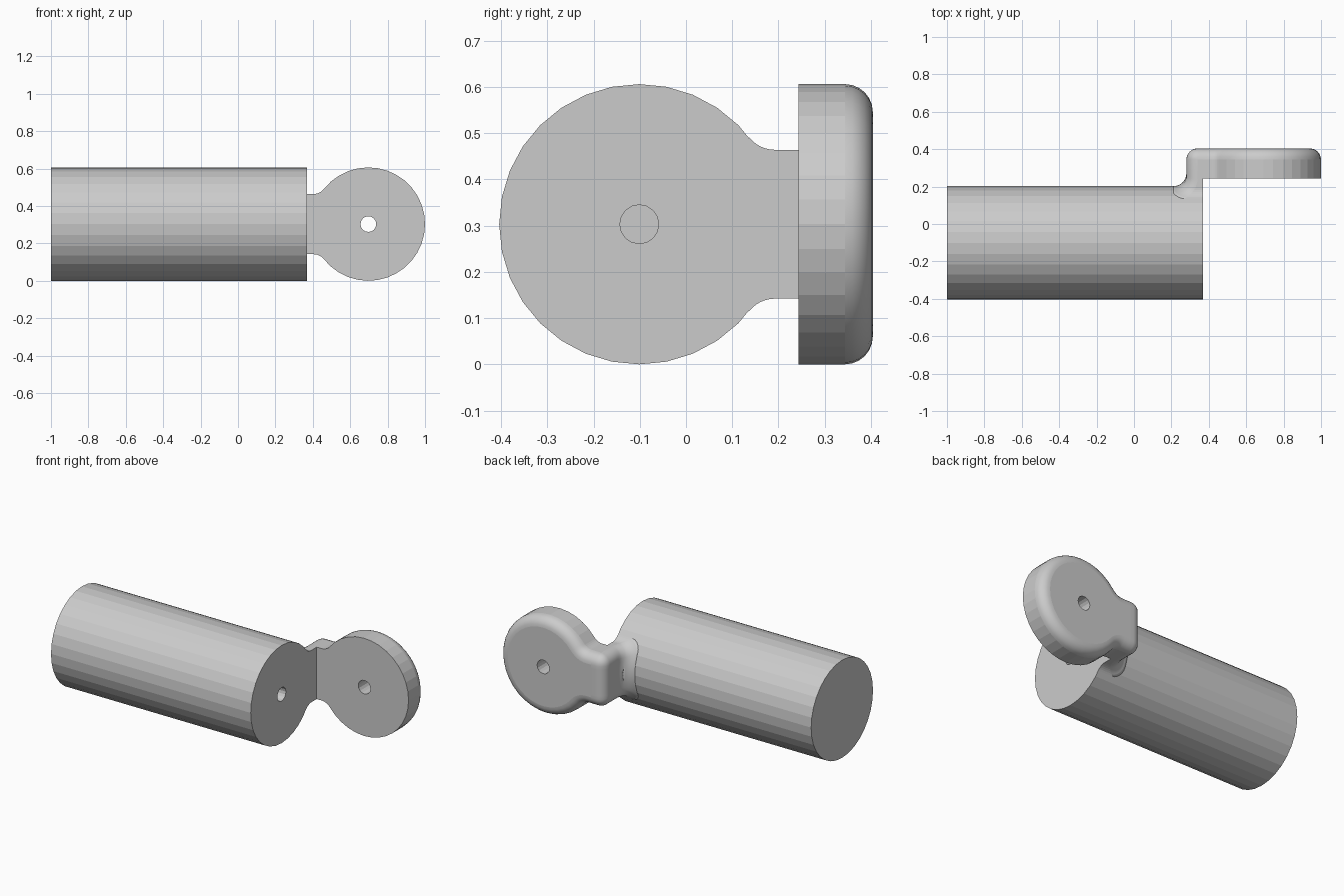
import bpy, bmesh
from math import sin, cos, pi, sqrt, hypot, atan2, radians
from mathutils import Matrix

if "Cube" in bpy.data.objects:
    bpy.data.objects.remove(bpy.data.objects["Cube"])

R, HW, FIL = 0.303, 0.161, 0.07      # disc radius, neck half width, fillet radius
EDGE = 0.06                          # rounded back edge
CY, CZ, CX = -0.101, 0.303, 0.697    # body axis y, common height, disc centre x
INX, INY, OUTX, OUTY = 0.37, 0.243, 0.28, 0.404   # inner and outer bend faces


def make_object(name, bm):
    bmesh.ops.remove_doubles(bm, verts=bm.verts, dist=1e-5)
    bmesh.ops.recalc_face_normals(bm, faces=bm.faces)
    me = bpy.data.meshes.new(name)
    bm.to_mesh(me)
    bm.free()
    ob = bpy.data.objects.new(name, me)
    bpy.context.collection.objects.link(ob)
    return ob


def rod(name, sides, radius, a, b, axis, c):
    """Cylinder between a and b along x or y; c is the other horizontal coordinate."""
    bm = bmesh.new()
    mid = (a + b) / 2
    m = (Matrix.Translation((mid, c, CZ)) @ Matrix.Rotation(pi / 2, 4, 'Y') if axis == 'x'
         else Matrix.Translation((c, mid, CZ)) @ Matrix.Rotation(pi / 2, 4, 'X'))
    bmesh.ops.create_cone(bm, cap_ends=True, segments=sides, radius1=radius,
                          radius2=radius, depth=b - a, matrix=m)
    return make_object(name, bm)


def drill(ob, cutter):
    mod = ob.modifiers.new("hole", 'BOOLEAN')
    mod.operation, mod.solver, mod.object = 'DIFFERENCE', 'EXACT', cutter
    bpy.context.view_layer.objects.active = ob
    bpy.ops.object.modifier_apply(modifier=mod.name)
    bpy.data.objects.remove(cutter)


def neck_fillet(d, n=6):
    """Blend from straight neck to disc, inset by d, in (along neck, half width)."""
    r, h = FIL + d, HW + FIL
    u = sqrt((R + FIL) ** 2 - h * h)
    end = -pi + atan2(h, u)
    angles = [-pi / 2 + (end + pi / 2) * i / n for i in range(n + 1)]
    return [(u + r * cos(a), h + r * sin(a)) for a in angles]


def outline(d):
    """Disc with neck, inset by d."""
    side = [(CX - INX, HW - d)] + neck_fillet(d)
    b = atan2(side[-1][1], side[-1][0])
    n = 28
    arc = [((R - d) * cos(t), (R - d) * sin(t))
           for t in (b + (2 * pi - 2 * b) * i / n for i in range(1, n))]
    return side + arc + [(u, -w) for u, w in reversed(side)]


# main cylinder with a blind hole in its end
body = rod("body_cylinder", 32, R, -1, INX, 'x', CY)
drill(body, rod("cutter", 16, 0.042, 0.21, 0.5, 'x', CY))

# hinge disc: inset outlines stacked into a rounded back edge
bm = bmesh.new()
N = 6
levels = [(INY, 0)] + [(OUTY - EDGE + EDGE * sin(a), EDGE - EDGE * cos(a))
                       for a in (pi / 2 * i / N for i in range(N + 1))]
rings = [[bm.verts.new((CX - u, y, CZ + w)) for u, w in outline(d)] for y, d in levels]
for k, (p, q) in enumerate(zip(rings, rings[1:])):
    for i in range(len(p)):
        j = (i + 1) % len(p)
        f = bm.faces.new((p[i], p[j], q[j], q[i]))
        f.smooth = k > 0 and j != 0
bm.faces.new(rings[0])
bm.faces.new(rings[-1])
disc = make_object("end_disc", bm)
drill(disc, rod("cutter", 16, 0.042, 0.1, 0.6, 'y', CX))


# bent neck: rounded section swept from the body round the corner to the disc
def lateral(w):
    edge = [(w - EDGE + EDGE * sin(a), EDGE - EDGE * cos(a))
            for a in (pi / 2 * i / N for i in range(N, 0, -1))]
    flat = w - EDGE
    mid = [(flat * (1 - i / 5), 0) for i in range(11)]
    return edge + mid + [(-z, d) for z, d in reversed(edge)]


def back_x(rho):
    g = min(max(R + FIL - rho, 0), FIL)
    return 0.21 + sqrt(max(FIL ** 2 - g * g, 0))


sections = []
fillet = neck_fillet(0)[::-1]
first = (fillet[0][0] * 0.96, fillet[0][1] * 0.96)
for v, w in [first] + fillet:
    rho = hypot(v, w)
    pts = [(back_x(rho) + d, CY + sqrt(rho ** 2 - z * z), z) for z, d in lateral(w)]
    sections.append([(INX, CY + v, w)] + pts + [(INX, CY + v, -w)])
bend_y = OUTY - EDGE
for y in (INY - 0.012, INY, 0.26, 0.275, bend_y):
    pts = [(back_x(hypot(y - CY, z)) + d, y, z) for z, d in lateral(HW)]
    yi = min(y, INY)
    sections.append([(INX, yi, HW)] + pts + [(INX, yi, -HW)])
for i in range(1, N + 2):
    a = pi / 2 * min(i, N) / N
    cx = OUTX + EDGE if i <= N else INX
    pts = [(cx - (EDGE - d) * cos(a), bend_y + (EDGE - d) * sin(a), z)
           for z, d in lateral(HW)]
    sections.append([(INX, INY, HW)] + pts + [(INX, INY, -HW)])

bm = bmesh.new()
rows = [[bm.verts.new((x, y, CZ + z)) for x, y, z in s] for s in sections]
for p, q in zip(rows, rows[1:]):
    for i in range(len(p)):
        j = (i + 1) % len(p)
        f = bm.faces.new((p[i], p[j], q[j], q[i]))
        f.smooth = 0 < i < len(p) - 2
bm.faces.new(rows[0])
bm.faces.new(rows[-1])
bmesh.ops.dissolve_degenerate(bm, edges=bm.edges, dist=1e-5)
make_object("bent_neck", bm)
